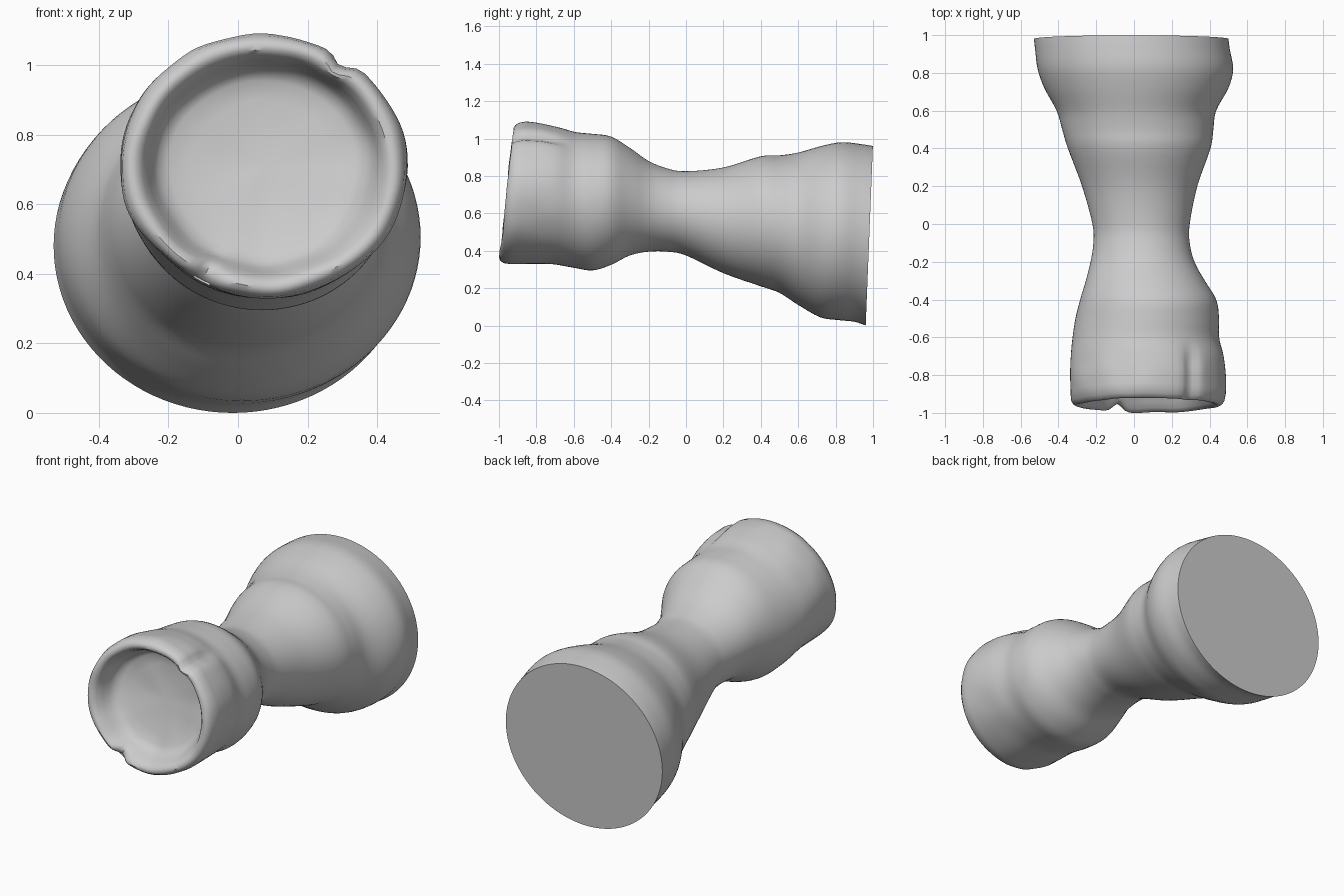
import bpy, bmesh, math
from mathutils import Vector, noise

if "Cube" in bpy.data.objects:
    bpy.data.objects.remove(bpy.data.objects["Cube"])

SEG = 96   # points around each ring
SUB = 4    # rings between profile rows

# Profile along y: y, left x, right x, bottom z, top z
ROWS = [
    (0.98, -0.53, 0.50, 0.00, 0.96),
    (0.92, -0.523, 0.508, 0.02, 0.97),
    (0.82, -0.51, 0.525, 0.03, 0.98),
    (0.72, -0.475, 0.50, 0.045, 0.96),
    (0.60, -0.41, 0.435, 0.11, 0.925),
    (0.50, -0.38, 0.42, 0.175, 0.91),
    (0.40, -0.35, 0.405, 0.21, 0.905),
    (0.20, -0.275, 0.335, 0.28, 0.845),
    (0.00, -0.22, 0.295, 0.375, 0.825),
    (-0.10, -0.215, 0.295, 0.395, 0.84),
    (-0.20, -0.23, 0.32, 0.395, 0.88),
    (-0.30, -0.255, 0.375, 0.375, 0.95),
    (-0.40, -0.285, 0.435, 0.325, 1.01),
    (-0.50, -0.31, 0.45, 0.295, 1.025),
    (-0.60, -0.325, 0.45, 0.31, 1.035),
    (-0.70, -0.335, 0.475, 0.328, 1.06),
    (-0.80, -0.34, 0.485, 0.328, 1.08),
    (-0.90, -0.34, 0.485, 0.33, 1.088),
]
# Rolled lip and dished end: y, scale of the last ring, extra floor tilt
LIP = [(-0.935, 0.985, 0), (-0.953, 0.955, 0), (-0.96, 0.92, 0), (-0.957, 0.88, 0),
       (-0.94, 0.84, 0), (-0.90, 0.80, 0.02), (-0.86, 0.765, 0.05), (-0.83, 0.72, 0.07),
       (-0.815, 0.65, 0.08), (-0.805, 0.5, 0.08), (-0.795, 0.3, 0.08), (-0.79, 0.12, 0.08)]


def spline(rows):
    out = []
    for i in range(len(rows) - 1):
        p = [rows[max(i - 1, 0)], rows[i], rows[i + 1], rows[min(i + 2, len(rows) - 1)]]
        for k in range(SUB):
            t = k / SUB
            out.append([0.5 * (2 * b + (c - a) * t + (2 * a - 5 * b + 4 * c - d) * t * t
                               + (3 * b - a - 3 * c + d) * t ** 3) for a, b, c, d in zip(*p)])
    return out + [list(rows[-1])]


def step(lo, hi, v):
    t = min(max((v - lo) / (hi - lo), 0), 1)
    return t * t * (3 - 2 * t)


def bump(angle, centre, width):
    d = (angle - centre + 180) % 360 - 180
    return math.exp(-(d / width) ** 2)


def ring(bm, y, cx, cz, rx, rz, extra=0, lip=0):
    head = step(0.5, 0.95, -y) if not lip else 1
    slope = 0.04 * step(0.6, 0.98, y) + 0.11 * head + extra
    verts = []
    for i in range(SEG):
        a = math.tau * i / SEG
        deg = math.degrees(a)
        # groove along the upper right of the head, fading into the dish
        outer = step(0.60, 0.78, -y) if not lip else step(0.78, 0.95, lip)
        s = 1 - 0.07 * outer * bump(deg, 55, 5) - 0.03 * outer * bump(deg, 225, 20)
        # nick through the lower left lip
        nick = step(0.7, 0.83, lip) * bump(deg, 244, 6)
        s -= 0.05 * nick * (1 - step(0.86, 0.95, lip))
        x, z = cx + rx * s * math.cos(a), cz + rz * s * math.sin(a)
        yy = y + slope * (z - cz) + 0.045 * nick
        if head:
            n = noise.noise(Vector((x, yy, z)) * 7) * 0.008 * head
            x, z, yy = x + n * math.cos(a), z + n * math.sin(a), yy + n * 0.8
        verts.append(bm.verts.new((x, yy, z)))
    return verts


bm = bmesh.new()
# Foot, waist and head wall
rings = []
for y, x0, x1, z0, z1 in spline(ROWS):
    dims = ((x0 + x1) / 2, (z0 + z1) / 2, (x1 - x0) / 2, (z1 - z0) / 2)
    rings.append(ring(bm, y, *dims))
# Lip and dish
cx, cz, rx, rz = dims
for y, s, tilt in LIP:
    rings.append(ring(bm, y, cx, cz, rx * s, rz * s, tilt, s))

for a, b in zip(rings, rings[1:]):
    for i in range(SEG):
        j = (i + 1) % SEG
        bm.faces.new((a[i], a[j], b[j], b[i]))
# Flat foot and dish centre
bm.faces.new(rings[0])
mid = bm.verts.new(sum((v.co for v in rings[-1]), Vector()) / SEG)
for i in range(SEG):
    bm.faces.new((rings[-1][i], rings[-1][(i + 1) % SEG], mid))
bmesh.ops.recalc_face_normals(bm, faces=bm.faces)

mesh = bpy.data.meshes.new("waisted_pedestal")
bm.to_mesh(mesh)
bm.free()
obj = bpy.data.objects.new("waisted_pedestal", mesh)
bpy.context.collection.objects.link(obj)
bpy.context.view_layer.objects.active = obj
obj.select_set(True)
bpy.ops.object.shade_smooth_by_angle(angle=math.radians(40))
